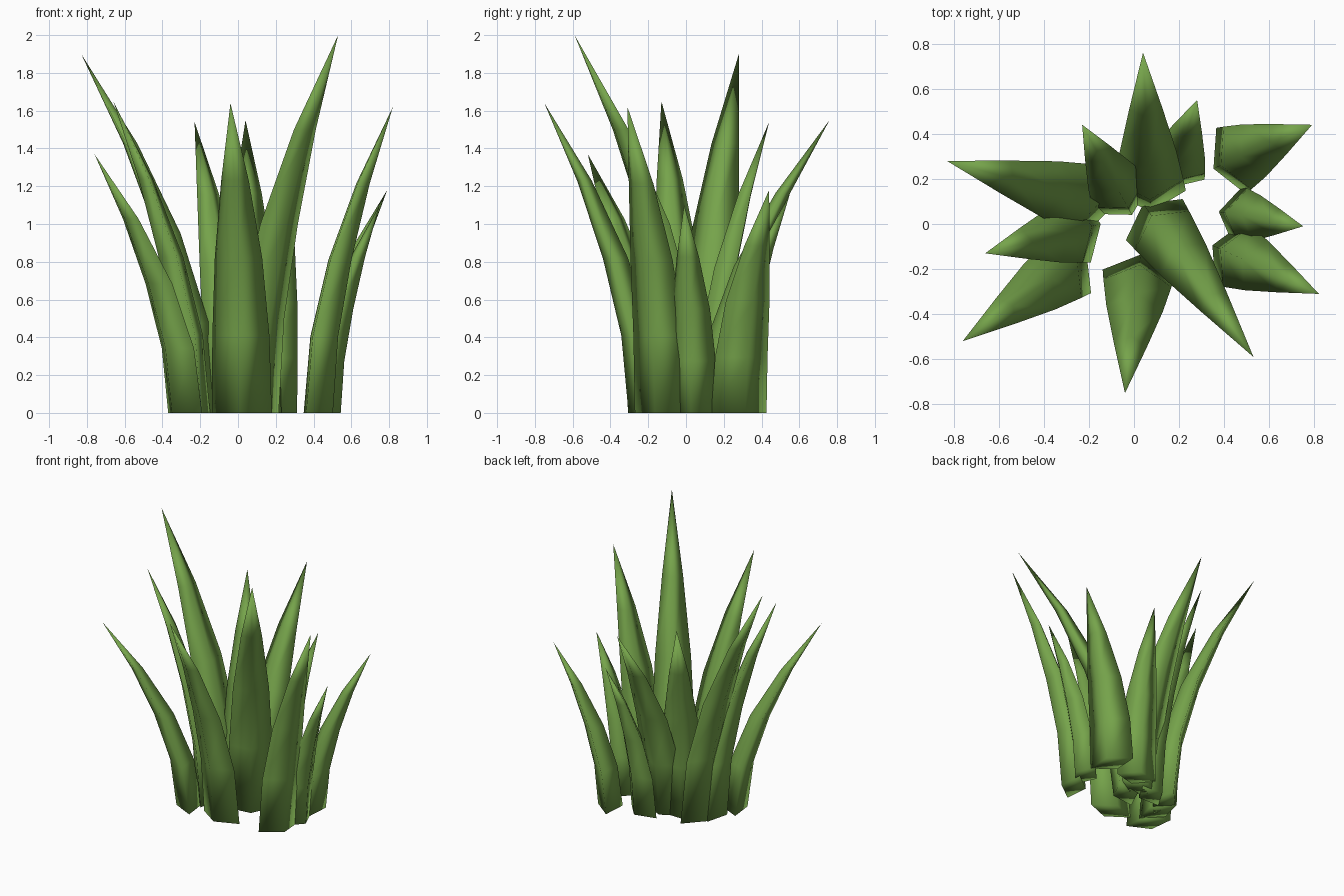
import bpy, bmesh
from mathutils import Vector

cube = bpy.data.objects.get("Cube")
if cube:
    bpy.data.objects.remove(cube, do_unlink=True)

# Single leaf colour
leaf = bpy.data.materials.new("leaf_green")
leaf.use_nodes = True
color = (0.18, 0.37, 0.07, 1)
leaf.diffuse_color = color
bsdf = leaf.node_tree.nodes["Principled BSDF"]
bsdf.inputs["Base Color"].default_value = color
bsdf.inputs["Roughness"].default_value = 0.8

# Shared blade profile: height fraction, outward lean, taper
PROFILE = [(0, 0, 1), (0.25, 0.08, 0.95), (0.5, 0.29, 0.79), (0.75, 0.6, 0.46)]
THICKNESS = 0.085


def blade(name, base, tip, height, half_width):
    """Diamond-section blade that curves outward from its base to a point."""
    base, tip = Vector((*base, 0)), Vector((*tip, 0))
    lean = tip - base
    out = lean.normalized()
    side = Vector((-out.y, out.x, 0))
    bm = bmesh.new()
    rings = []
    for up, bend, taper in PROFILE:
        c = base + lean * bend + Vector((0, 0, height * up))
        w, d = side * half_width * taper, out * THICKNESS * taper
        rings.append([bm.verts.new(p) for p in (c + d, c + w, c - d, c - w)])
    point = bm.verts.new(tip + Vector((0, 0, height)))
    bm.faces.new(rings[0][::-1])
    for low, high in zip(rings, rings[1:]):
        for i in range(4):
            j = (i + 1) % 4
            bm.faces.new((low[i], low[j], high[j], high[i]))
    for i in range(4):
        bm.faces.new((rings[-1][i], rings[-1][(i + 1) % 4], point))
    bmesh.ops.recalc_face_normals(bm, faces=bm.faces)
    # Soft shading over the whole blade
    for face in bm.faces:
        face.smooth = True
    mesh = bpy.data.meshes.new(name)
    bm.to_mesh(mesh)
    bm.free()
    mesh.materials.append(leaf)
    bpy.context.collection.objects.link(bpy.data.objects.new(name, mesh))


# Clump of blades: base, tip, height, half width
blade("back_blade", (0.07, 0.14), (0.04, 0.76), 1.55, 0.16)
blade("back_left_short_blade", (0.18, 0.24), (0.28, 0.55), 1.16, 0.14)
blade("left_back_blade", (0.43, 0.28), (0.79, 0.44), 1.18, 0.16)
blade("left_short_blade", (0.46, 0.04), (0.75, -0.01), 1.1, 0.13)
blade("left_front_blade", (0.425, -0.13), (0.82, -0.31), 1.62, 0.155)
blade("tallest_blade", (0.09, 0.02), (0.53, -0.59), 2.0, 0.155)
blade("front_blade", (0.02, -0.22), (-0.04, -0.75), 1.64, 0.16)
blade("right_front_blade", (-0.28, -0.18), (-0.76, -0.52), 1.37, 0.155)
blade("right_blade", (-0.23, -0.02), (-0.66, -0.13), 1.65, 0.155)
blade("right_back_blade", (-0.18, 0.1), (-0.83, 0.28), 1.9, 0.165)
blade("back_right_blade", (-0.05, 0.115), (-0.23, 0.44), 1.54, 0.145)
